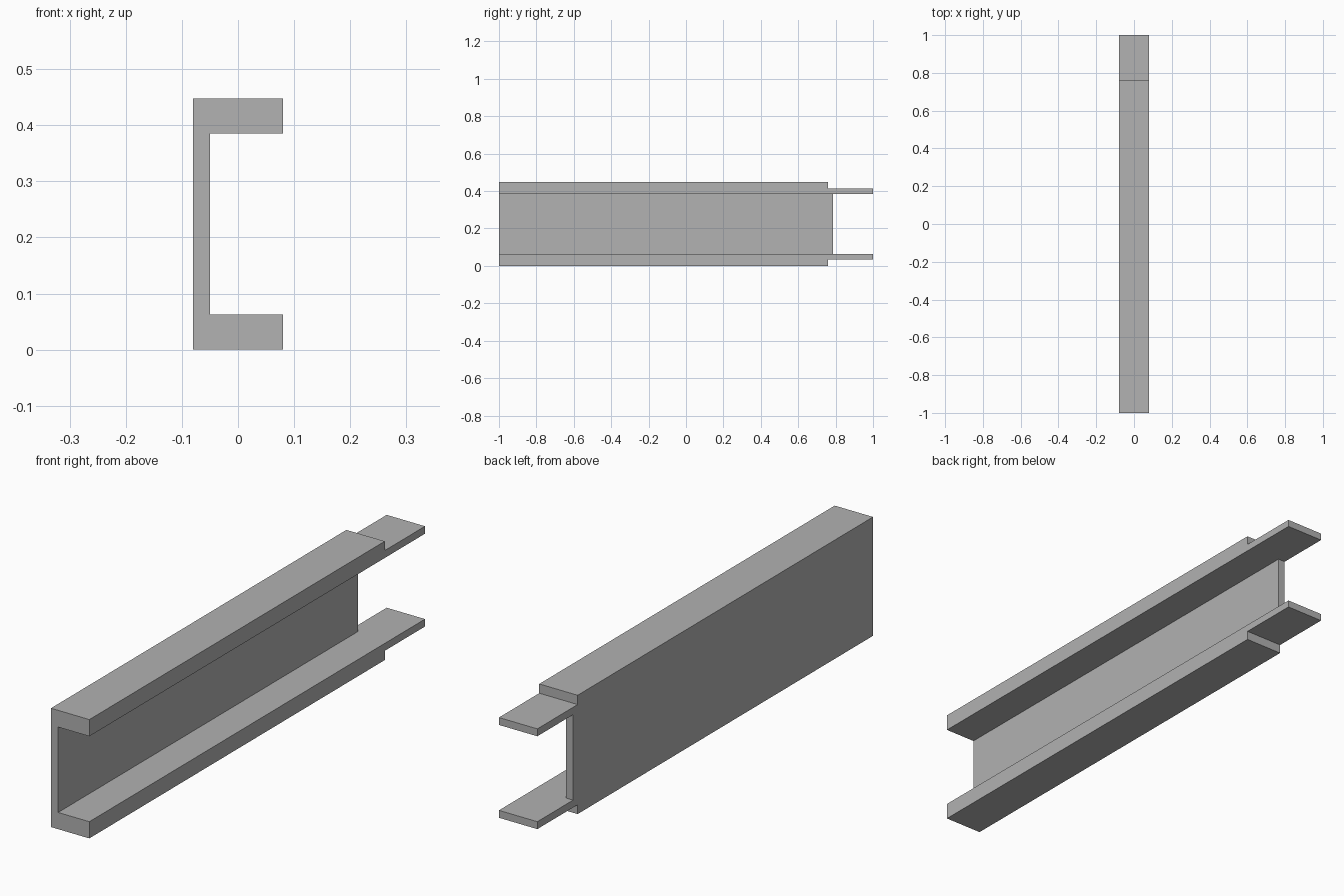
import bpy
import bmesh
from math import radians

cube = bpy.data.objects.get("Cube")
if cube:
    bpy.data.objects.remove(cube, do_unlink=True)

# Main dimensions
HEIGHT = 0.448
FLANGE = 0.063
TONGUE_LOW = 0.035
BACK_X, WEB_X, OPEN_X = -0.08, -0.05, 0.08
FRONT_Y, STEP_Y, WEB_END_Y, TIP_Y = -1.0, 0.76, 0.787, 1.0

# Plain grey material
grey = bpy.data.materials.new("plain grey")
grey.use_nodes = True
colour = (0.445, 0.445, 0.445, 1)
grey.diffuse_color = colour
grey.node_tree.nodes["Principled BSDF"].inputs["Base Color"].default_value = colour

bm = bmesh.new()


def flange_face(flip):
    """Side outline of a flange with its thin end tongue; flip makes the top one."""
    outline = [(FRONT_Y, FLANGE), (WEB_END_Y, FLANGE), (TIP_Y, FLANGE),
               (TIP_Y, TONGUE_LOW), (STEP_Y, TONGUE_LOW), (STEP_Y, 0), (FRONT_Y, 0)]
    verts = [bm.verts.new((BACK_X, y, HEIGHT - z if flip else z)) for y, z in outline]
    return bm.faces.new(verts), verts


def extrude_x(faces, distance, keep):
    """Extrude faces sideways and return the new end faces."""
    result = bmesh.ops.extrude_face_region(bm, geom=faces, use_keep_orig=keep)["geom"]
    moved = [g for g in result if isinstance(g, bmesh.types.BMVert)]
    bmesh.ops.translate(bm, vec=(distance, 0, 0), verts=moved)
    return [g for g in result if isinstance(g, bmesh.types.BMFace)]


# Back of the channel: two flanges joined by the web
bottom, low = flange_face(False)
top, high = flange_face(True)
web = bm.faces.new((low[0], low[1], high[1], high[0]))
ends = extrude_x([bottom, top, web], WEB_X - BACK_X, True)

# Flanges and tongues continue past the web to the open side
flanges = [f for f in ends if not FLANGE < f.calc_center_median().z < HEIGHT - FLANGE]
extrude_x(flanges, OPEN_X - WEB_X, False)

# Merge flat regions and tidy normals
bmesh.ops.recalc_face_normals(bm, faces=bm.faces)
bmesh.ops.dissolve_limit(bm, angle_limit=radians(1), verts=bm.verts, edges=bm.edges)

mesh = bpy.data.meshes.new("channel_beam")
bm.to_mesh(mesh)
bm.free()
mesh.materials.append(grey)
beam = bpy.data.objects.new("channel_beam", mesh)
bpy.context.collection.objects.link(beam)
